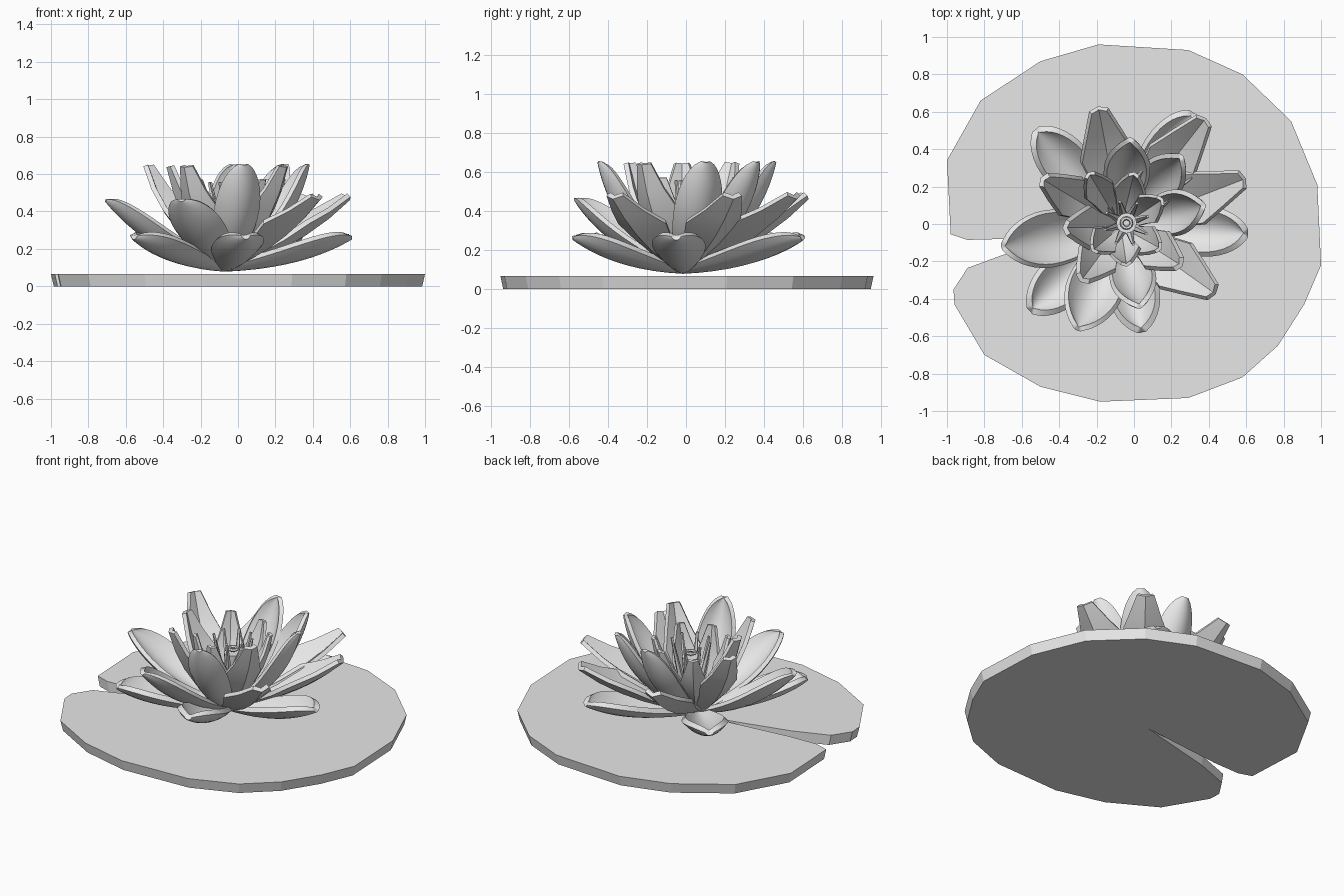
import bpy, bmesh, math
from mathutils import Vector

cube = bpy.data.objects.get("Cube")
if cube:
    bpy.data.objects.remove(cube, do_unlink=True)

grey = bpy.data.materials.new("plain_grey")
grey.use_nodes = True
colour = (0.8, 0.8, 0.8, 1)
grey.diffuse_color = colour
grey.node_tree.nodes["Principled BSDF"].inputs["Base Color"].default_value = colour


def make_object(name, bm):
    bmesh.ops.recalc_face_normals(bm, faces=bm.faces)
    mesh = bpy.data.meshes.new(name)
    bm.to_mesh(mesh)
    bm.free()
    mesh.materials.append(grey)
    obj = bpy.data.objects.new(name, mesh)
    bpy.context.collection.objects.link(obj)
    return obj


def finish(obj, thickness=0):
    """Thicken a shell and smooth it while keeping its rim sharp."""
    bpy.ops.object.select_all(action="DESELECT")
    obj.select_set(True)
    bpy.context.view_layer.objects.active = obj
    if thickness:
        mod = obj.modifiers.new("Thickness", "SOLIDIFY")
        mod.thickness = thickness
        mod.offset = 0
        bpy.ops.object.modifier_apply(modifier=mod.name)
    bpy.ops.object.shade_smooth_by_angle(angle=math.radians(35))


# Floating leaf: notched polygon slab, slightly narrower underneath
PAD_TOP = 0.066
outline = [(-0.13, -0.02), (-0.7, -0.08), (-0.89, -0.085), (-0.98, -0.055),
           (-1, 0.34), (-0.82, 0.66), (-0.5, 0.87), (-0.19, 0.96),
           (0.29, 0.93), (0.58, 0.8), (0.84, 0.55), (0.98, 0.21),
           (1, -0.22), (0.91, -0.43), (0.77, -0.65), (0.58, -0.82),
           (0.29, -0.93), (-0.18, -0.95), (-0.5, -0.87), (-0.8, -0.7),
           (-0.96, -0.43), (-0.965, -0.35), (-0.89, -0.235), (-0.66, -0.15)]
bm = bmesh.new()
top = [bm.verts.new((x, y, PAD_TOP)) for x, y in outline]
low = [bm.verts.new((x * 0.985, y * 0.985, 0)) for x, y in outline]
bm.faces.new(top)
bm.faces.new(low[::-1])
for i in range(len(top)):
    j = (i + 1) % len(top)
    bm.faces.new((top[i], low[i], low[j], top[j]))
make_object("lily_pad", bm)

BASE = Vector((-0.07, -0.015, 0.095))


def round_width(u):
    if u > 0.62:
        return max(0.12, math.sqrt(max(0, 1 - ((u - 0.62) / 0.38) ** 2)))
    return 0.25 + 0.75 * math.sin(u / 0.62 * math.pi / 2)


def pointed_width(u):
    return 0.25 + 0.75 * u / 0.6 if u < 0.6 else 1 - 0.68 * (u - 0.6) / 0.4


def petal(name, tip, width, belly, cup, pointed=False, thickness=0.026):
    """Cupped petal along a curve from the flower base to its tip."""
    tip = Vector(tip)
    out = Vector((tip.x - BASE.x, tip.y - BASE.y, 0))
    side = Vector((-out.y, out.x, 0)).normalized()
    rise = tip.z - BASE.z
    bend = BASE + out * belly[0] + Vector((0, 0, rise * belly[1]))
    rows, cols = (5, 4) if pointed else (14, 8)
    shape = pointed_width if pointed else round_width
    bm = bmesh.new()
    grid = []
    for r in range(rows + 1):
        u = r / rows
        if not pointed:
            u = math.sin(u * math.pi / 2)
        centre = BASE * (1 - u) ** 2 + bend * 2 * u * (1 - u) + tip * u * u
        along = (bend - BASE) * (1 - u) + (tip - bend) * u
        inward = along.cross(side).normalized()
        if inward.z < 0:
            inward = -inward
        half = width / 2 * shape(u)
        row = []
        for c in range(cols + 1):
            v = 2 * c / cols - 1
            lift = cup * half * (abs(v) if pointed else v * v)
            row.append(bm.verts.new(centre + side * v * half + inward * lift))
        grid.append(row)
    for a, b in zip(grid, grid[1:]):
        for c in range(cols):
            bm.faces.new((a[c], a[c + 1], b[c + 1], b[c]))
    finish(make_object(name, bm), thickness)


def ring(name, tips, height, width, belly, cup, pointed=False, thickness=0.026):
    for i, (x, y) in enumerate(tips, 1):
        petal(f"{name}_{i}", (x, y, height), width, belly, cup, pointed, thickness)


# Lowest ring, spread almost flat
ring("outer_petal", [(0.04, -0.57), (0.6, -0.05), (0.31, 0.59),
                     (-0.52, 0.5), (-0.55, -0.46)],
     0.265, 0.25, (0.62, 0.1), 0.6, thickness=0.034)

# Second ring, rising outwards
ring("middle_round_petal", [(-0.7, -0.12), (-0.3, -0.56)],
     0.46, 0.29, (0.62, 0.2), 0.55)
ring("middle_pointed_petal", [(0.43, -0.37), (0.59, 0.24), (0.38, 0.56),
                              (-0.19, 0.62)],
     0.47, 0.29, (0.6, 0.3), 0.5, True)

# Third ring, steep
ring("upper_round_petal", [(-0.02, 0.45), (0.25, 0.36), (0.37, 0.1),
                           (0.03, -0.44)],
     0.65, 0.23, (0.8, 0.3), 0.6)
ring("upper_pointed_petal", [(0.25, -0.22), (-0.28, -0.3), (-0.37, -0.02),
                             (-0.49, 0.24)],
     0.64, 0.23, (0.75, 0.35), 0.5, True)

# Innermost petals around the heart
ring("inner_petal", [(-0.24, 0.27), (0.0, 0.27), (0.15, 0.13),
                     (0.14, -0.13), (-0.04, -0.22), (-0.22, -0.14)],
     0.57, 0.17, (0.9, 0.4), 0.5, True, 0.018)

# Thin stamens
HEART = Vector((-0.04, 0.005, 0))
for i in range(8):
    a = math.tau * i / 8 + 0.3
    bpy.ops.mesh.primitive_cone_add(
        vertices=5, radius1=0.022, radius2=0.008, depth=0.32,
        location=HEART + Vector((0.085 * math.cos(a), 0.085 * math.sin(a), 0.4)),
        rotation=(0, 0.22, a))
    stamen = bpy.context.object
    stamen.name = f"stamen_{i + 1}"
    stamen.data.materials.append(grey)
    finish(stamen)

# Seed head with a small raised ring
bpy.ops.mesh.primitive_cone_add(vertices=12, radius1=0.03, radius2=0.055, depth=0.34,
                                location=HEART + Vector((0, 0, 0.28)))
bpy.context.object.name = "seed_head"
bpy.context.object.data.materials.append(grey)
finish(bpy.context.object)
bpy.ops.mesh.primitive_torus_add(major_segments=12, minor_segments=6, major_radius=0.026,
                                 minor_radius=0.01, location=HEART + Vector((0, 0, 0.475)))
bpy.context.object.name = "seed_head_ring"
bpy.context.object.data.materials.append(grey)
finish(bpy.context.object)
